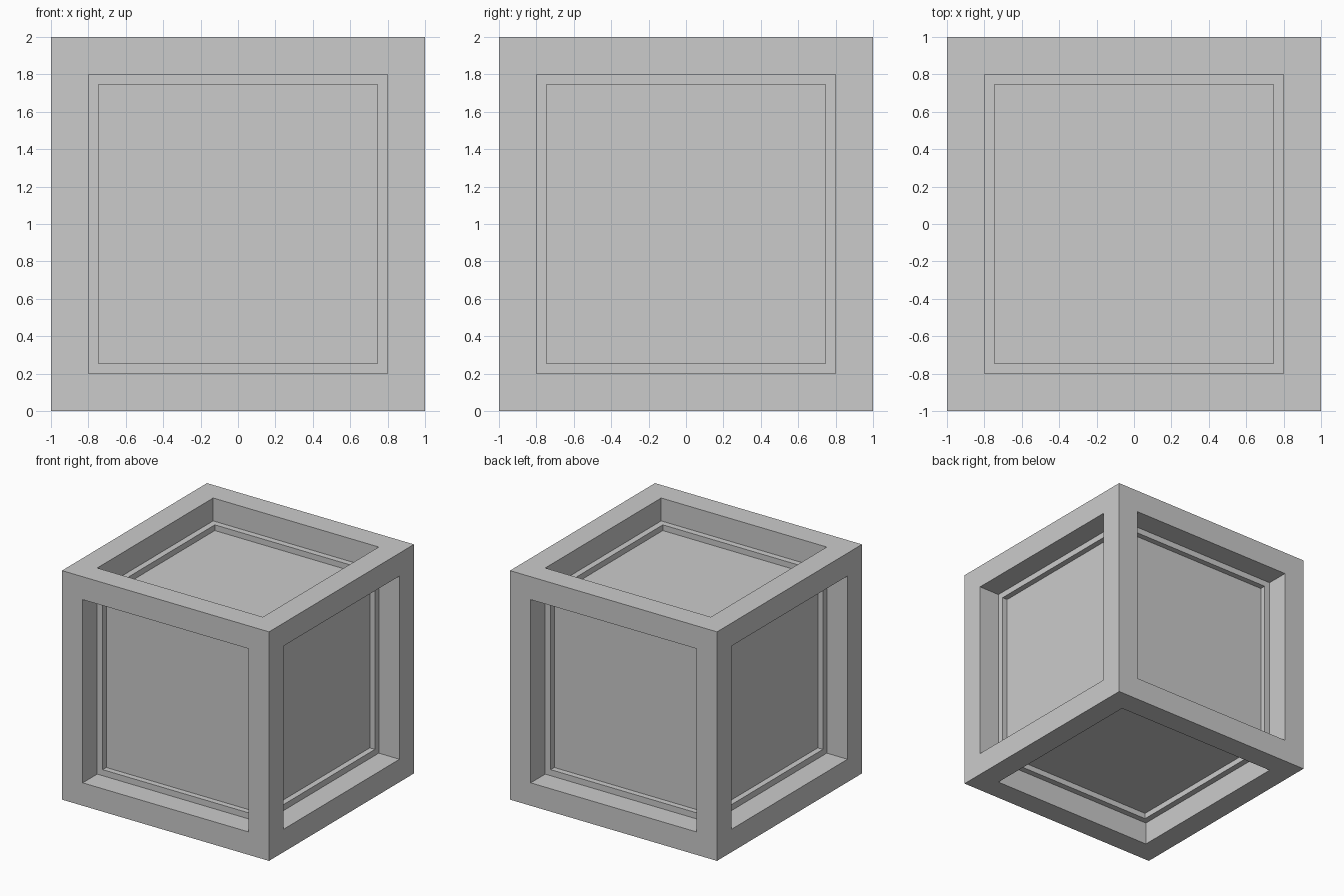
import bpy
import bmesh
from mathutils import Matrix

if "Cube" in bpy.data.objects:
    bpy.data.objects.remove(bpy.data.objects["Cube"])

FRAME = 0.2      # width of the outer frame bars
LEDGE = 0.053    # width of the inner ledge
DEPTHS = (0.2, 0.05)

# crate: cube with a two-step recessed panel on every side
bm = bmesh.new()
bmesh.ops.create_cube(bm, size=2, matrix=Matrix.Translation((0, 0, 1)))
panels = list(bm.faces)

for width, depth in zip((FRAME, LEDGE), DEPTHS):
    # flat border around each panel
    bmesh.ops.inset_individual(bm, faces=panels, thickness=width, use_even_offset=True)
    # straight walls: sink each panel along its normal
    bm.normal_update()
    bmesh.ops.inset_individual(bm, faces=panels, thickness=0, depth=-depth)
    bm.normal_update()

mesh = bpy.data.meshes.new("crate")
bm.to_mesh(mesh)
bm.free()
crate = bpy.data.objects.new("crate", mesh)
bpy.context.collection.objects.link(crate)
